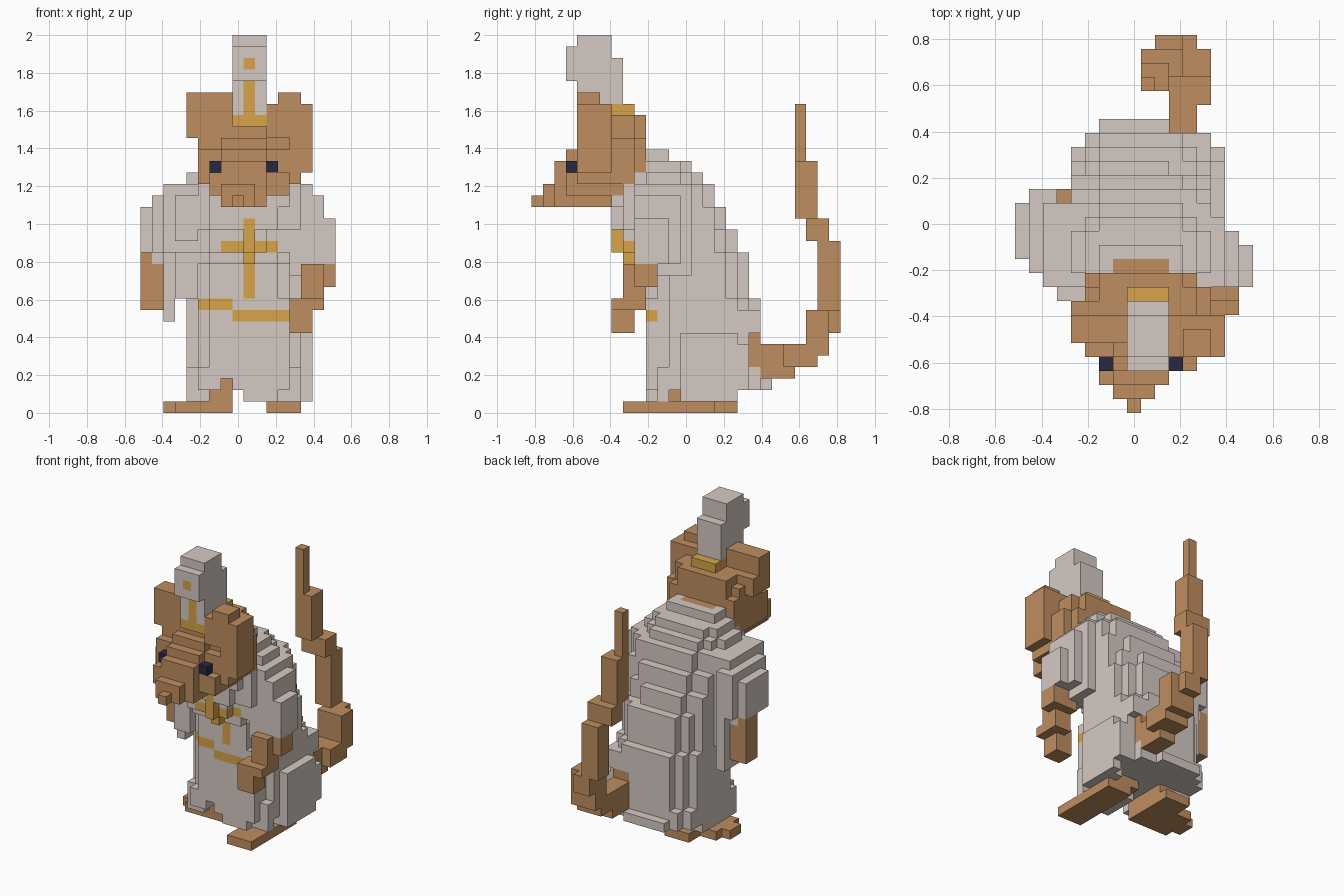
import bpy, bmesh
from mathutils import Vector

start = bpy.data.objects.get("Cube")
if start:
    bpy.data.objects.remove(start, do_unlink=True)

UNIT = 2 / 33
CENTRE = Vector((8.5, 13.5, 0))
COLOURS = {
    "cloth_grey": (0.67, 0.59, 0.55),
    "fur_brown": (0.52, 0.27, 0.115),
    "trim_gold": (0.69, 0.37, 0.068),
    "eye_navy": (0.022, 0.022, 0.055),
}
GREY, BROWN, GOLD, NAVY = range(len(COLOURS))
cells = {}  # grid position -> [part name, colour index]


def make_material(name, rgb):
    mat = bpy.data.materials.new(name)
    mat.use_nodes = True
    mat.diffuse_color = (*rgb, 1)
    shader = mat.node_tree.nodes["Principled BSDF"]
    shader.inputs["Base Color"].default_value = (*rgb, 1)
    shader.inputs["Roughness"].default_value = 0.9
    return mat


def grid(xs, ys, zs):
    return [(x, y, z) for x in range(*xs) for y in range(*ys) for z in range(*zs)]


def box(part, colour, xs, ys, zs):
    """Fill a block of cells."""
    for cell in grid(xs, ys, zs):
        cells[cell] = [part, colour]


def carve(xs, ys, zs):
    """Empty a block of cells."""
    for cell in grid(xs, ys, zs):
        cells.pop(cell, None)


def rounded(part, colour, xs, ys, zs, power):
    """Fill a slab whose plan is a rounded rectangle."""
    cx, cy = sum(xs) / 2, sum(ys) / 2
    rx, ry = xs[1] - cx, ys[1] - cy
    for x, y, z in grid(xs, ys, zs):
        if abs((x + .5 - cx) / rx) ** power + abs((y + .5 - cy) / ry) ** power <= 1:
            cells[x, y, z] = [part, colour]


def trim(part, xs, zs):
    """Colour the frontmost cell of the part gold in each column."""
    for x in range(*xs):
        for z in range(*zs):
            column = [c for c in cells if c[0] == x and c[2] == z and cells[c][0] == part]
            if column:
                cells[min(column, key=lambda c: c[1])][1] = GOLD


# Robe, stacked from hem to collar
for xs, ys, zs, power in [
    ((4, 14), (10, 18), (1, 2), 3),
    ((4, 14), (10, 20), (2, 4), 3.5),
    ((4, 14), (10, 20), (4, 10), 3),
    ((4, 14), (10, 19), (10, 13), 2.7),
    ((4, 14), (9, 19), (13, 14), 2.7),
    ((3, 14), (8, 18), (14, 16), 2.4),
    ((3, 15), (7, 17), (16, 18), 2.4),
    ((4, 15), (7, 16), (18, 20), 2.4),
    ((4, 14), (8, 15), (20, 21), 2.4),
    ((5, 13), (8, 14), (21, 22), 2.4),
    ((6, 12), (9, 12), (22, 23), 4),
]:
    rounded("robe", GREY, xs, ys, zs, power)
for xs, ys, zs in [
    ((6, 11), (18, 21), (2, 3)), ((14, 15), (13, 18), (1, 7)),
    ((14, 15), (16, 19), (2, 6)), ((13, 14), (12, 19), (2, 9)),
    ((12, 14), (19, 20), (7, 9)), ((6, 13), (10, 12), (2, 10)),
    ((9, 10), (7, 9), (14, 16)), ((9, 10), (8, 10), (13, 14)),
]:
    box("robe", GREY, xs, ys, zs)

# Sleeves
for xs, ys, zs in [
    ((0, 2), (11, 15), (14, 18)), ((1, 4), (10, 16), (14, 19)),
    ((2, 5), (9, 15), (14, 20)), ((3, 5), (8, 14), (15, 19)),
    ((2, 3), (12, 16), (8, 14)), ((3, 5), (10, 16), (10, 14)),
    ((1, 2), (13, 15), (13, 14)),
]:
    box("right_sleeve", GREY, xs, ys, zs)
carve((3, 4), (15, 16), (1, 21))
for xs, ys, zs in [
    ((15, 17), (9, 12), (13, 17)), ((14, 16), (9, 13), (13, 19)),
    ((13, 15), (9, 14), (12, 20)),
]:
    box("left_sleeve", GREY, xs, ys, zs)

# Gold cross and hem lines
trim("robe", (9, 10), (10, 17))
trim("robe", (7, 12), (14, 15))
trim("robe", (5, 8), (9, 10))
trim("robe", (8, 13), (8, 9))

# Forearms and hands
box("right_hand", BROWN, (0, 2), (13, 15), (9, 13))
box("right_hand", BROWN, (0, 1), (13, 15), (13, 14))
box("left_forearm", BROWN, (14, 17), (9, 11), (11, 13))
box("left_forearm", BROWN, (14, 16), (8, 9), (11, 13))
box("left_hand", BROWN, (14, 16), (8, 10), (9, 11))
box("left_hand", BROWN, (14, 16), (7, 8), (9, 10))
box("left_hand", BROWN, (13, 15), (7, 9), (7, 10))

# Split in the hem, with the legs showing through
carve((6, 9), (10, 18), (1, 2))
carve((7, 8), (10, 13), (2, 3))
carve((10, 15), (12, 13), (1, 2))
carve((6, 13), (14, 18), (1, 2))
box("right_leg", BROWN, (6, 8), (12, 17), (1, 2))
box("right_leg", BROWN, (7, 8), (12, 15), (2, 3))
box("left_leg", BROWN, (10, 13), (12, 16), (1, 2))

# Feet
for xs, ys in [((2, 5), (13, 15)), ((3, 6), (12, 16)), ((5, 8), (12, 18))]:
    box("right_foot", BROWN, xs, ys, (0, 1))
box("left_foot", BROWN, (11, 14), (8, 16), (0, 1))

# Tail, from root to tip
for xs, ys, zs in [
    ((11, 13), (18, 20), (4, 7)), ((11, 13), (20, 23), (3, 6)),
    ((11, 14), (22, 25), (4, 6)), ((11, 14), (24, 26), (5, 7)),
    ((11, 14), (24, 26), (7, 9)), ((11, 13), (25, 27), (7, 9)),
    ((10, 12), (25, 27), (9, 15)), ((9, 12), (24, 26), (15, 17)),
    ((9, 11), (23, 25), (17, 22)), ((9, 10), (23, 24), (22, 27)),
]:
    box("tail", BROWN, xs, ys, zs)

# Head: neck, skull, muzzle and nose
box("neck", BROWN, (7, 11), (9, 11), (20, 23))
for xs, ys, zs in [
    ((5, 14), (4, 9), (20, 21)), ((5, 14), (4, 9), (21, 23)),
    ((7, 11), (4, 5), (23, 24)), ((5, 14), (5, 9), (23, 24)),
    ((5, 13), (9, 10), (21, 24)), ((5, 13), (5, 9), (24, 25)),
    ((6, 12), (9, 10), (24, 26)), ((6, 13), (5, 9), (25, 26)),
    ((6, 13), (3, 8), (19, 21)), ((7, 11), (3, 5), (21, 23)),
]:
    box("head", BROWN, xs, ys, zs)
for xs, ys, zs in [
    ((7, 11), (2, 7), (18, 20)), ((7, 10), (1, 3), (18, 20)),
    ((6, 11), (2, 4), (19, 21)), ((7, 11), (2, 4), (20, 22)),
    ((8, 9), (0, 1), (18, 19)),
]:
    box("muzzle", BROWN, xs, ys, zs)
for side, x in (("right", 6), ("left", 11)):
    box(side + "_eye", NAVY, (x, x + 1), (3, 4), (21, 22))

# Ears
box("right_ear", BROWN, (4, 8), (5, 7), (24, 28))
box("right_ear", BROWN, (4, 6), (7, 8), (24, 26))
box("left_ear", BROWN, (12, 14), (4, 6), (24, 28))
box("left_ear", BROWN, (11, 15), (4, 7), (24, 27))
box("left_ear", BROWN, (13, 15), (4, 7), (21, 25))

# Tall hat with a gold band, stripe and dot
box("hat", GREY, (8, 11), (4, 8), (26, 31))
box("hat", GREY, (8, 11), (3, 7), (29, 32))
box("hat", GREY, (8, 11), (4, 7), (31, 33))
box("hat_band", GOLD, (8, 11), (4, 5), (25, 26))
box("hat_band", GOLD, (8, 11), (7, 9), (26, 27))
trim("hat", (9, 10), (26, 29))
trim("hat", (9, 10), (30, 31))

# Turn each part into a mesh of its exposed cell faces
materials = [make_material(*item) for item in COLOURS.items()]
AXES = [Vector((1, 0, 0)), Vector((0, 1, 0)), Vector((0, 0, 1))]
for part in dict.fromkeys(entry[0] for entry in cells.values()):
    bm = bmesh.new()
    for cell, (owner, colour) in cells.items():
        if owner != part:
            continue
        middle = Vector(cell) + Vector((.5, .5, .5))
        for i, axis in enumerate(AXES):
            u, v = AXES[i - 2] / 2, AXES[i - 1] / 2
            for sign in (1, -1):
                normal = axis * sign
                if tuple(int(n) for n in Vector(cell) + normal) in cells:
                    continue
                corners = [u + v, v - u, -u - v, u - v][::sign]
                face = bm.faces.new([
                    bm.verts.new((middle + normal / 2 + c - CENTRE) * UNIT)
                    for c in corners])
                face.material_index = colour
    bmesh.ops.remove_doubles(bm, verts=bm.verts, dist=UNIT / 100)
    mesh = bpy.data.meshes.new(part)
    bm.to_mesh(mesh)
    bm.free()
    for mat in materials:
        mesh.materials.append(mat)
    bpy.context.collection.objects.link(bpy.data.objects.new(part, mesh))
